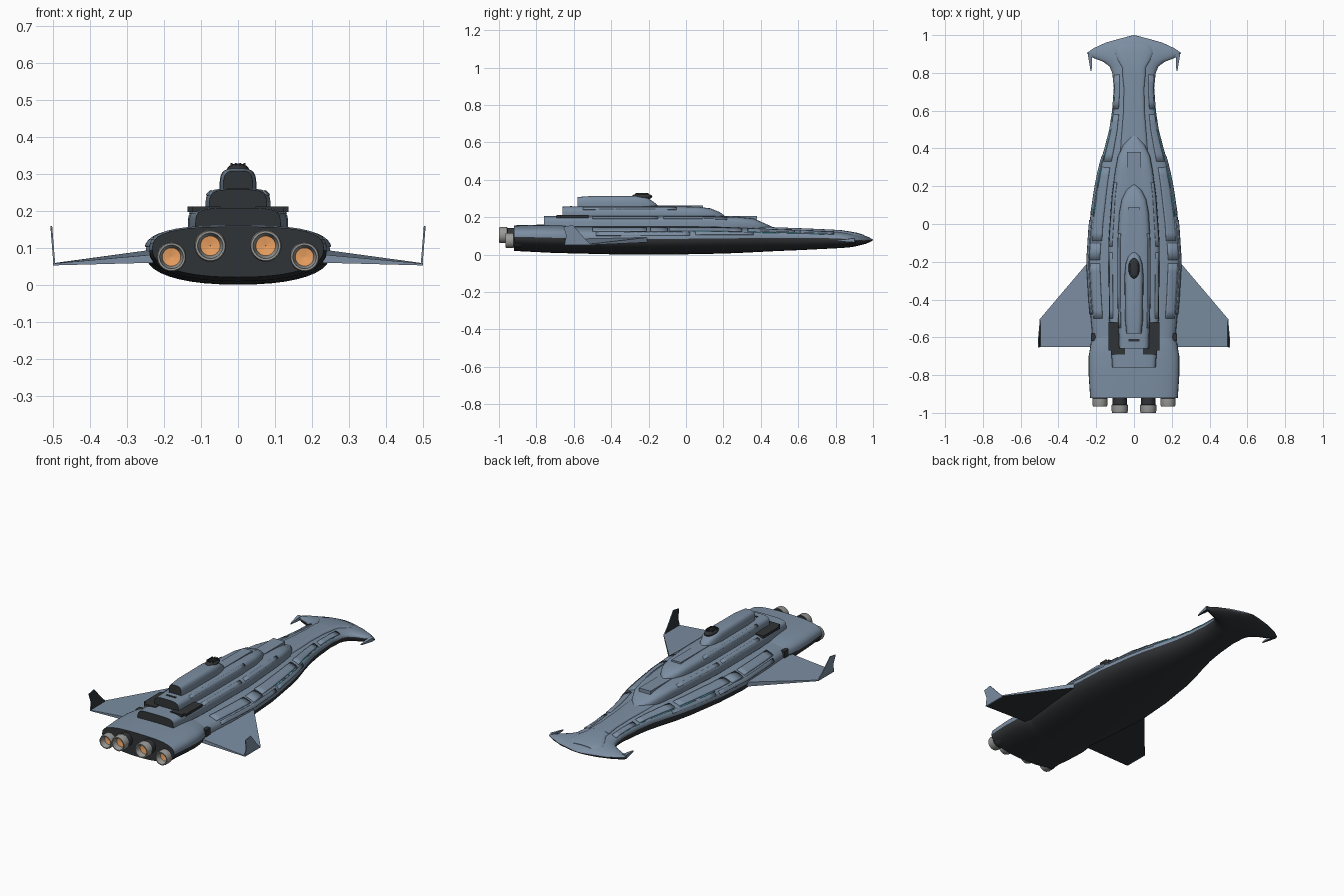
import bpy, bmesh, math
from mathutils import Vector

if "Cube" in bpy.data.objects:
    bpy.data.objects.remove(bpy.data.objects["Cube"])


def mat(name, c):
    m = bpy.data.materials.new(name)
    m.diffuse_color = (*c, 1)
    m.use_nodes = True
    m.node_tree.nodes["Principled BSDF"].inputs["Base Color"].default_value = m.diffuse_color
    return m


BLUE = mat("hull_blue", (0.20, 0.27, 0.36))
DARK = mat("dark_plating", (0.03, 0.033, 0.037))
GREY = mat("nozzle_grey", (0.32, 0.32, 0.31))
GLOW = mat("engine_glow", (0.85, 0.36, 0.12))
TEAL = mat("teal_light", (0.05, 0.45, 0.5))


def make(name, bm, mats, smooth=30, mirror=False):
    bmesh.ops.recalc_face_normals(bm, faces=bm.faces[:])
    me = bpy.data.meshes.new(name)
    bm.to_mesh(me)
    bm.free()
    ob = bpy.data.objects.new(name, me)
    bpy.context.collection.objects.link(ob)
    for m in mats:
        me.materials.append(m)
    if mirror:
        ob.modifiers.new("mirror", 'MIRROR')
    bpy.ops.object.select_all(action='DESELECT')
    ob.select_set(True)
    bpy.context.view_layer.objects.active = ob
    bpy.ops.object.shade_smooth_by_angle(angle=math.radians(smooth))
    return ob


def section(st, t):
    """Point on a station (y, half width, z bottom, z edge, z top, exponent)."""
    y, w, zb, ze, zt, n = st
    c, s = math.cos(t), math.sin(t)
    k = n if s >= 0 else 2.3
    x = math.copysign(abs(c) ** (2 / k), c) * w
    h = abs(s) ** (2 / k)
    return Vector((x, y, ze + (zt - ze) * h if s >= 0 else ze - (ze - zb) * h))


def loft(name, stations, sides=40):
    bm = bmesh.new()
    rings = [[bm.verts.new(section(s, 2 * math.pi * i / sides)) for i in range(sides)] for s in stations]
    for a, b in zip(rings, rings[1:]):
        for i in range(sides):
            j = (i + 1) % sides
            bm.faces.new((a[i], a[j], b[j], b[i])).material_index = int(i >= sides // 2)
    bm.faces.new(rings[0]).material_index = 1
    bm.faces.new(rings[-1])
    return make(name, bm, [BLUE, DARK])


def at(stations, y):
    for a, b in zip(stations, stations[1:]):
        if a[0] <= y <= b[0]:
            f = (y - a[0]) / (b[0] - a[0])
            return [p + (q - p) * f for p, q in zip(a, b)]


def panel(name, stations, y0, y1, a0, a1, m=BLUE, thick=0.005):
    """Raised plate that follows a lofted surface, mirrored to both sides."""
    bm = bmesh.new()
    ny, na = max(2, int((y1 - y0) / 0.04)), 5
    g = [[bm.verts.new(section(at(stations, y0 + (y1 - y0) * i / ny), math.radians(a0 + (a1 - a0) * j / na)))
          for j in range(na + 1)] for i in range(ny + 1)]
    for i in range(ny):
        for j in range(na):
            bm.faces.new((g[i][j], g[i][j + 1], g[i + 1][j + 1], g[i + 1][j]))
    ob = make(name, bm, [m], mirror=True)
    s = ob.modifiers.new("solid", 'SOLIDIFY')
    s.thickness, s.offset = thick * 2, 0


def box(name, c, d, m, mirror=False):
    bm = bmesh.new()
    bmesh.ops.create_cube(bm, size=1)
    for v in bm.verts:
        v.co = Vector(c) + Vector([a * b for a, b in zip(v.co, d)])
    make(name, bm, [m], mirror=mirror)


def prism(name, low, high, mirror=True):
    """Solid between two matching polygons; underside dark."""
    bm = bmesh.new()
    a, b = [bm.verts.new(p) for p in low], [bm.verts.new(p) for p in high]
    bm.faces.new(a).material_index = 1
    bm.faces.new(b)
    for i in range(len(a)):
        j = (i + 1) % len(a)
        bm.faces.new((a[i], a[j], b[j], b[i]))
    make(name, bm, [BLUE, DARK], mirror=mirror)


# Main hull with hammerhead nose
hull = [(-0.90, .215, .022, .085, .150, 3), (-0.65, .215, .008, .082, .152, 3), (-0.4, .238, .002, .082, .153, 3),
        (-0.2, .250, .000, .083, .153, 3), (0, .237, .002, .085, .152, 2.9), (.2, .207, .006, .087, .150, 2.8),
        (.3, .186, .010, .088, .147, 2.8), (.4, .157, .015, .089, .142, 2.8), (.5, .131, .020, .090, .137, 2.8),
        (.6, .116, .024, .090, .133, 2.8), (.72, .107, .030, .089, .128, 2.7), (.80, .115, .034, .087, .125, 2.4),
        (.835, .130, .036, .085, .123, 2), (.86, .165, .038, .082, .121, 1.7), (.88, .218, .040, .079, .118, 1.5),
        (.905, .250, .044, .077, .113, 1.4), (.93, .215, .050, .077, .108, 1.5), (.96, .150, .058, .077, .100, 1.6),
        (.98, .080, .065, .078, .092, 1.8), (1.0, .002, .077, .078, .080, 2)]
loft("hull", hull)

# Engine block wrapped around the stern
block = [(-.92, .232, .020, .095, .157, 2.9), (-.80, .240, .014, .093, .160, 3), (-.70, .240, .009, .090, .160, 3),
         (-.63, .228, .008, .088, .157, 3), (-.57, .200, .008, .086, .150, 3)]
loft("engine_block", block)

# Stacked decks
deck1 = [(-.76, .115, .14, .150, .207, 5), (-.5, .132, .14, .150, .208, 5), (-.1, .136, .14, .150, .208, 5),
         (.15, .118, .14, .150, .206, 5), (.28, .100, .135, .145, .201, 4.5), (.36, .085, .13, .140, .194, 4),
         (.42, .056, .13, .138, .168, 3), (.48, .004, .12, .13, .140, 2)]
loft("lower_deck", deck1)
deck2 = [(-.66, .078, .19, .20, .257, 4.5), (-.4, .088, .19, .20, .260, 4.5), (-.1, .088, .19, .20, .259, 4.5),
         (.06, .078, .19, .20, .256, 4), (.13, .065, .19, .20, .248, 3.5), (.18, .040, .19, .20, .228, 2.5),
         (.21, .004, .19, .20, .206, 2)]
loft("middle_deck", deck2)
deck3 = [(-.58, .040, .24, .25, .308, 4), (-.5, .048, .24, .25, .314, 4), (-.27, .050, .24, .25, .314, 4),
         (-.21, .044, .24, .25, .306, 3.5), (-.17, .030, .24, .25, .280, 3), (-.15, .01, .24, .25, .262, 2)]
loft("upper_deck", deck3)

# Neck spine and cockpit plate
spine = [(.38, .075, .11, .12, .150, 5), (.6, .056, .11, .118, .142, 5), (.72, .054, .1, .115, .137, 5),
         (.8, .062, .1, .112, .133, 5)]
loft("neck_spine", spine)
cockpit = [(.80, .062, .09, .105, .133, 4), (.83, .064, .09, .103, .131, 4), (.87, .090, .085, .10, .125, 3),
           (.91, .105, .085, .095, .118, 2.5), (.94, .095, .08, .09, .110, 2.5), (.955, .07, .08, .088, .104, 2.5)]
loft("cockpit_plate", cockpit)

# Raised armour plates and light strips following the hull and decks
for y0, y1, a0, a1 in [(-.50, -.21, 28, 52), (-.19, -.10, 24, 52), (-.09, .30, 30, 54), (-.48, .02, 8, 22),
                       (.05, .36, 10, 24), (.33, .58, 30, 55), (.61, .79, 28, 52)]:
    panel("armour_plate", hull, y0, y1, a0, a1)
for y0, y1 in [(.04, .15), (.19, .30), (.34, .50), (.54, .62), (.66, .74)]:
    panel("light_strip", hull, y0, y1, 25, 27.5, TEAL, 0.003)
for y0, y1 in [(-.5, -.15), (-.12, .22)]:
    panel("deck_side_plate", deck1, y0, y1, 25, 50, BLUE, 0.003)
panel("deck_side_plate", deck2, -.55, -.05, 25, 50, BLUE, 0.003)

# Centre strips on the decks
box("lower_deck_strip", (0, .28, .197), (.075, .20, .020), BLUE)
box("middle_deck_strip", (0, -.04, .255), (.06, .26, .014), BLUE)
box("rear_slot", (0, -.615, .258), (.06, .012, .005), DARK)

# Dark L-shaped vents beside the decks and intake boxes
box("vent_long", (.108, -.595, .204), (.056, .15, .015), DARK, True)
box("vent_rear", (.085, -.672, .204), (.075, .04, .015), DARK, True)
box("side_intake", (.213, -.60, .10), (.03, .04, .045), DARK, True)

# Swept wings and upright winglets
plan = [(.20, -.15), (.25, -.21), (.50, -.505), (.50, -.65), (.20, -.65)]
low = [.068, .066, .052, .052, .060]
high = [.094, .092, .058, .057, .084]
prism("wing", [(x, y, z) for (x, y), z in zip(plan, low)], [(x, y, z) for (x, y), z in zip(plan, high)])
side = [(-.505, .052), (-.54, .085), (-.605, .158), (-.655, .150), (-.64, .10), (-.65, .052)]
prism("winglet", [(.494 + (z - .05) * .08, y, z) for y, z in side], [(.499 + (z - .05) * .08, y, z) for y, z in side])

# Small spikes on the hammerhead tips
prism("tip_spike", [(.222, .90, .066), (.245, .90, .066), (.230, .81, .072), (.224, .81, .072)],
      [(.222, .90, .090), (.245, .90, .088), (.230, .81, .077), (.224, .81, .077)])


# Engines: lathe around the y axis
def engine(name, x, z, r, y0, y1):
    prof = [(r * .9, y0, 1), (r * .9, y1 + .045, 1), (r, y1 + .042, 0), (r, y1 + .01, 0), (r * .93, y1, 0),
            (r * .8, y1, 0), (r * .62, y1 + .03, 2), (.0005, y1 + .034, 2)]
    bm = bmesh.new()
    n = 32
    rings = [[bm.verts.new((x + q * math.cos(2 * math.pi * i / n), y, z + q * math.sin(2 * math.pi * i / n)))
              for i in range(n)] for q, y, _ in prof]
    for k in range(len(prof) - 1):
        for i in range(n):
            j = (i + 1) % n
            f = bm.faces.new((rings[k][i], rings[k][j], rings[k + 1][j], rings[k + 1][i]))
            f.material_index = prof[k][2]
    make(name, bm, [GREY, DARK, GLOW], mirror=True)


engine("inner_engine", .075, .105, .043, -.88, -1.0)
engine("outer_engine", .18, .075, .040, -.88, -.965)

# Turret on the upper deck
bm = bmesh.new()
bmesh.ops.create_uvsphere(bm, u_segments=20, v_segments=12, radius=1)
for v in bm.verts:
    v.co = Vector((v.co.x * .03, -.235 + v.co.y * .055, .310 + v.co.z * .018))
make("turret", bm, [DARK])
for x in (.006, .018):
    box("turret_rib", (x, -.235, .322), (.005, .07 if x < .01 else .05, .014), DARK, True)
